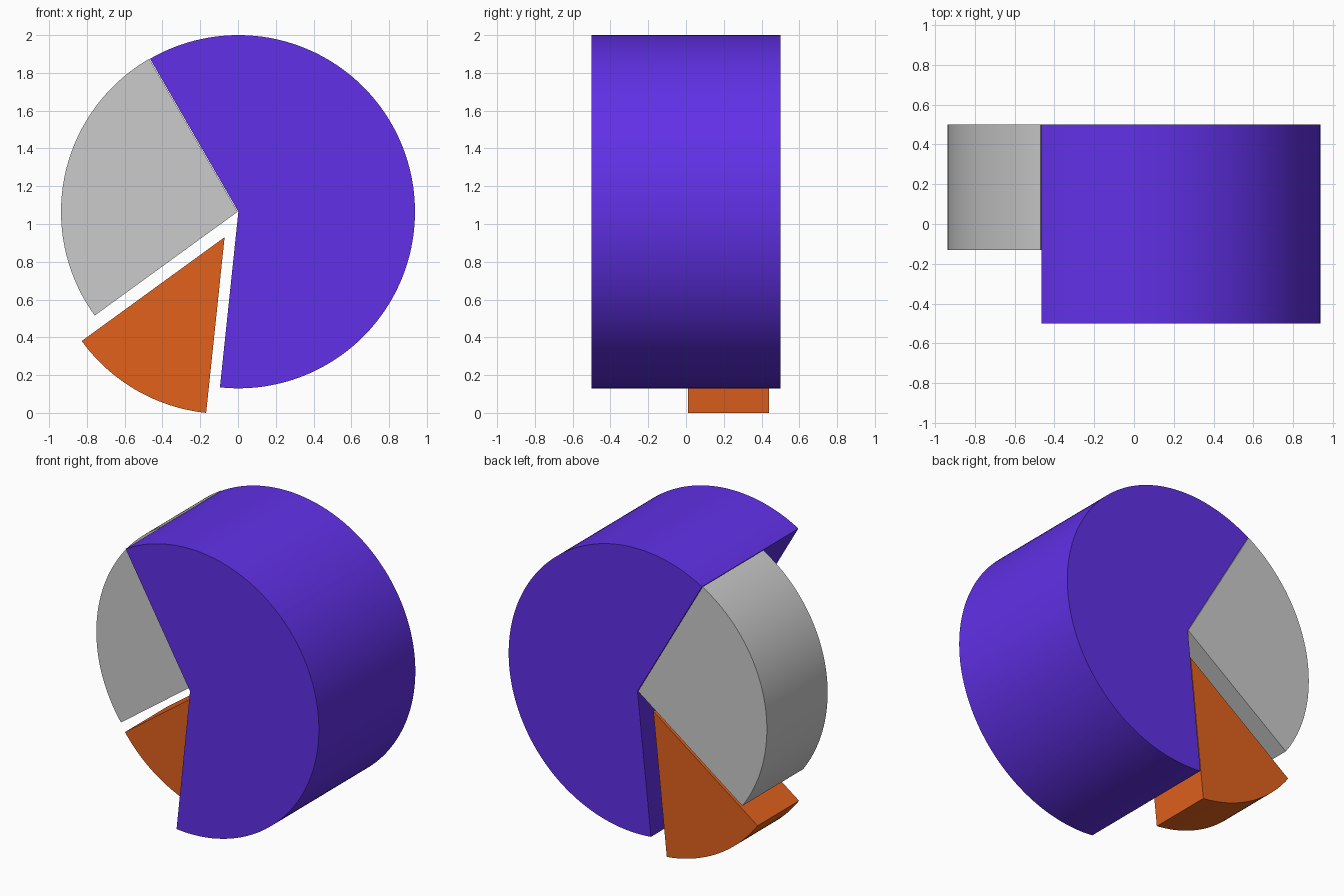
import bpy, bmesh, math

if "Cube" in bpy.data.objects:
    bpy.data.objects.remove(bpy.data.objects["Cube"])

RADIUS = 0.935
CENTRE_Z = 1.065


def wedge(name, start, end, y_front, y_back, dx=0.0, dz=0.0, color=None):
    """Pie slice in the XZ plane between two angles, extruded along y."""
    steps = round((end - start) / 2)
    bm = bmesh.new()
    apex = (dx, CENTRE_Z + dz)
    profile = [apex]
    for i in range(steps + 1):
        a = math.radians(start + (end - start) * i / steps)
        profile.append((apex[0] + RADIUS * math.cos(a), apex[1] + RADIUS * math.sin(a)))
    face = bm.faces.new([bm.verts.new((x, y_front, z)) for x, z in profile])
    ext = bmesh.ops.extrude_face_region(bm, geom=[face], use_keep_orig=True)
    verts = [g for g in ext["geom"] if isinstance(g, bmesh.types.BMVert)]
    bmesh.ops.translate(bm, verts=verts, vec=(0, y_back - y_front, 0))
    bmesh.ops.recalc_face_normals(bm, faces=bm.faces)
    mesh = bpy.data.meshes.new(name)
    bm.to_mesh(mesh)
    bm.free()
    obj = bpy.data.objects.new(name, mesh)
    bpy.context.collection.objects.link(obj)
    if color:
        mat = bpy.data.materials.new(name + "_color")
        mat.diffuse_color = color
        mat.use_nodes = True
        mat.node_tree.nodes["Principled BSDF"].inputs["Base Color"].default_value = mat.diffuse_color
        mesh.materials.append(mat)
    bpy.ops.object.select_all(action="DESELECT")
    obj.select_set(True)
    bpy.context.view_layer.objects.active = obj
    bpy.ops.object.shade_smooth_by_angle(angle=math.radians(30))
    return obj


# Full-depth large slice
wedge("large_slice", -96, 120, -0.5, 0.5, dx=0.002, color=(0.12, 0.03, 0.8, 1))
# Shallower grey slice
wedge("medium_slice", 120, 216, -0.13, 0.5, dx=-0.002)
# Pulled-out thin slice
wedge("small_slice", 216, 264, 0.01, 0.44, dx=-0.071, dz=-0.135, color=(0.75, 0.12, 0.012, 1))
